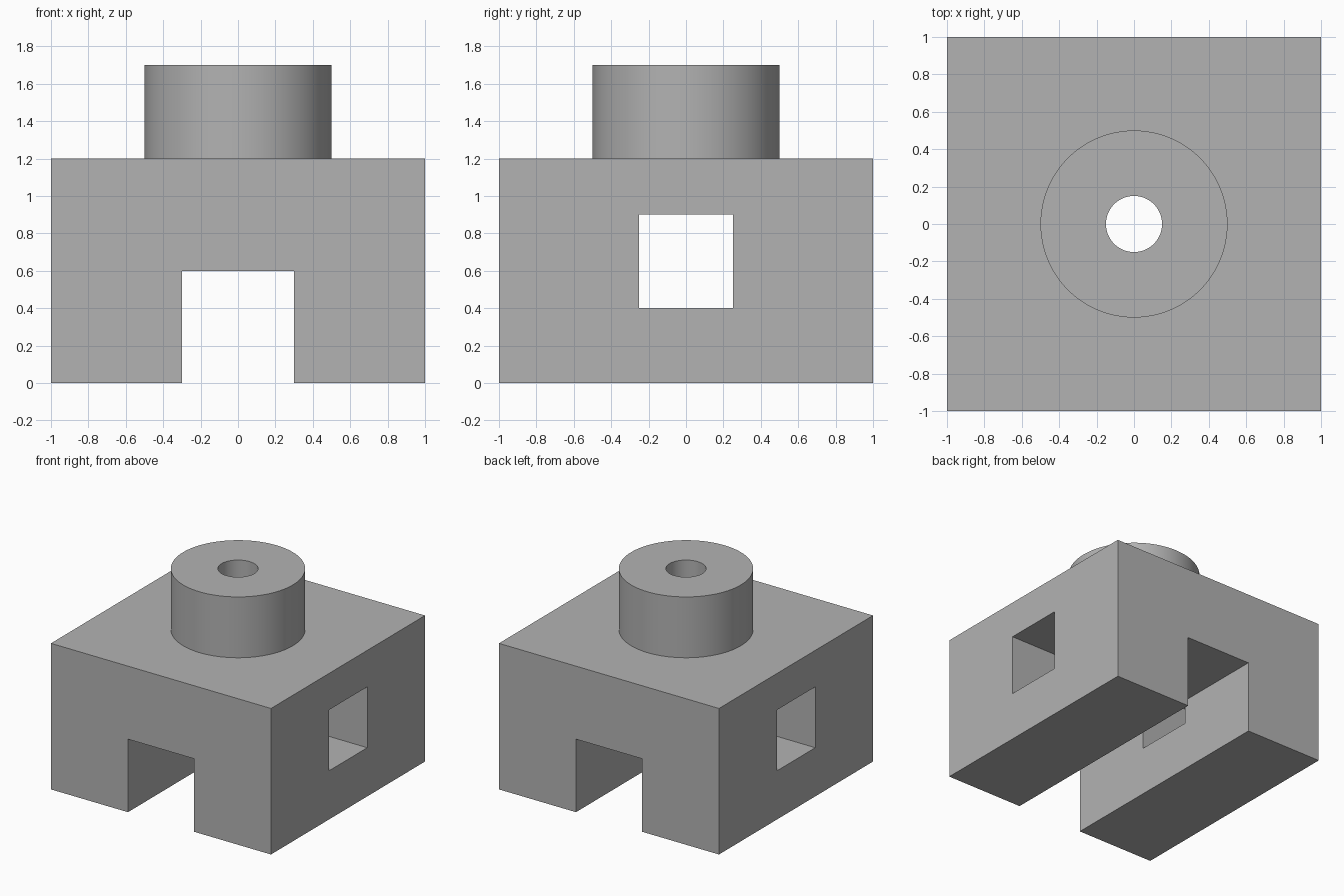
import bpy

if "Cube" in bpy.data.objects:
    bpy.data.objects.remove(bpy.data.objects["Cube"], do_unlink=True)

GREY = (0.45, 0.45, 0.45, 1)
mat = bpy.data.materials.new("plain grey")
mat.use_nodes = True
mat.diffuse_color = GREY
mat.node_tree.nodes["Principled BSDF"].inputs["Base Color"].default_value = GREY


def finish(name):
    ob = bpy.context.object
    ob.name = name
    bpy.ops.object.transform_apply(location=True, rotation=True, scale=True)
    ob.data.materials.append(mat)
    return ob


def box(name, size, z):
    bpy.ops.mesh.primitive_cube_add(size=1, location=(0, 0, z))
    bpy.context.object.scale = size
    return finish(name)


def cylinder(name, radius, bottom, top):
    bpy.ops.mesh.primitive_cylinder_add(vertices=96, radius=radius, depth=top - bottom,
                                        location=(0, 0, (bottom + top) / 2))
    return finish(name)


# Main block
body = box("block_with_boss", (2, 2, 1.2), 0.6)

# Round boss, front-to-back channel, side-to-side window, vertical bore
steps = [
    (cylinder("boss", 0.5, 1.0, 1.7), "UNION"),
    (box("channel_cutter", (0.6, 3, 1.2), 0), "DIFFERENCE"),
    (box("window_cutter", (3, 0.5, 0.5), 0.65), "DIFFERENCE"),
    (cylinder("bore_cutter", 0.15, -0.5, 2), "DIFFERENCE"),
]
bpy.ops.object.select_all(action="DESELECT")
bpy.context.view_layer.objects.active = body
body.select_set(True)
for tool, operation in steps:
    mod = body.modifiers.new(tool.name, "BOOLEAN")
    mod.operation = operation
    mod.solver = "EXACT"
    mod.object = tool
    bpy.ops.object.modifier_apply(modifier=mod.name)
    bpy.data.objects.remove(tool, do_unlink=True)

# Smooth round walls, crisp edges
bpy.ops.object.shade_smooth_by_angle(angle=0.5)
